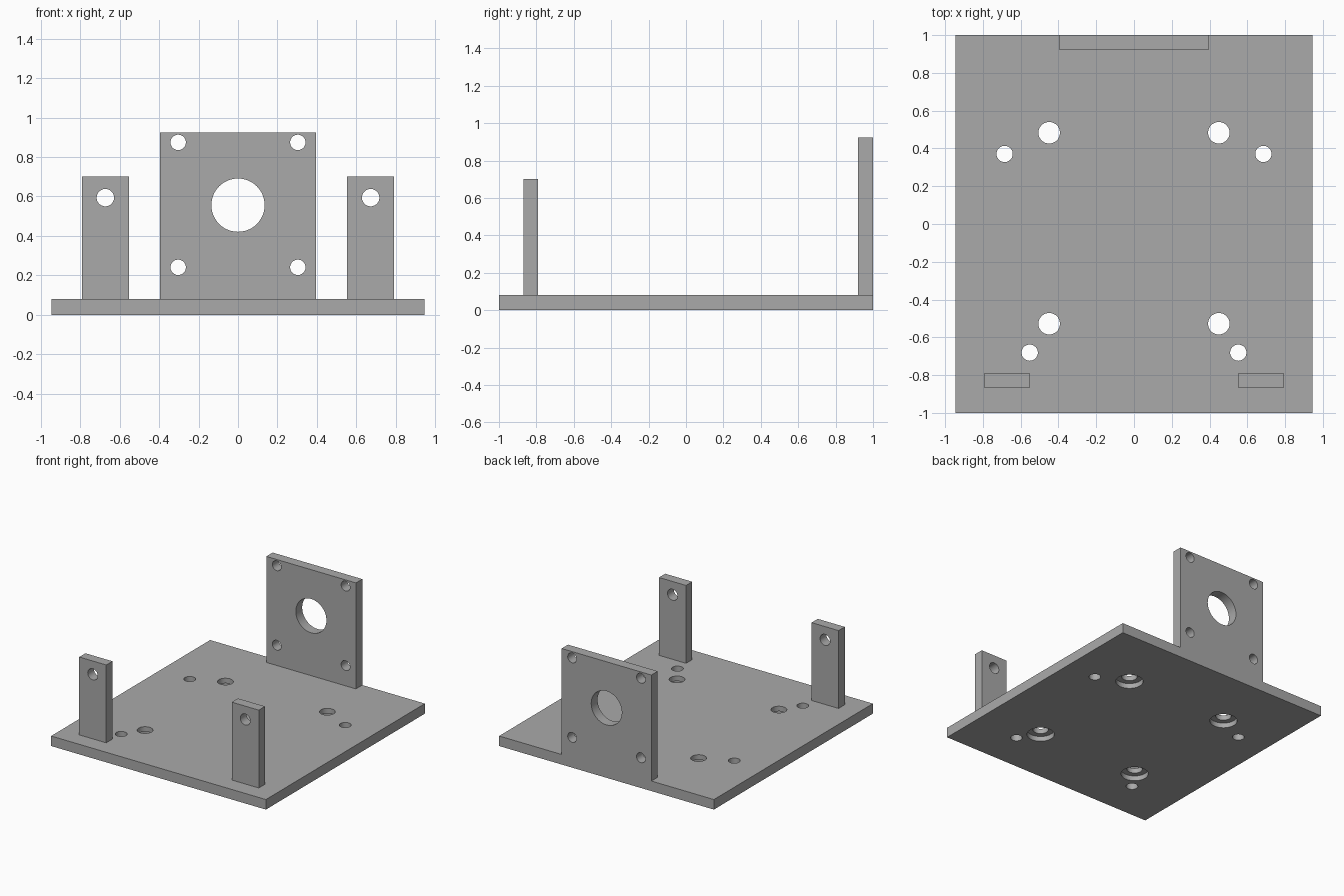
import bpy
import bmesh
from math import pi
from mathutils import Matrix, Vector

default = bpy.data.objects.get("Cube")
if default:
    bpy.data.objects.remove(default, do_unlink=True)

T = 0.08  # sheet thickness

grey = bpy.data.materials.new("plain grey")
grey.use_nodes = True
grey.diffuse_color = (0.4, 0.4, 0.4, 1)
grey.node_tree.nodes["Principled BSDF"].inputs["Base Color"].default_value = (0.4, 0.4, 0.4, 1)


def link(name, bm):
    mesh = bpy.data.meshes.new(name)
    bm.to_mesh(mesh)
    bm.free()
    mesh.materials.append(grey)
    obj = bpy.data.objects.new(name, mesh)
    bpy.context.collection.objects.link(obj)
    return obj


def box(name, low, high):
    low, high = Vector(low), Vector(high)
    bm = bmesh.new()
    size = Matrix.Diagonal((high - low).to_4d())
    bmesh.ops.create_cube(bm, size=1, matrix=Matrix.Translation((low + high) / 2) @ size)
    return link(name, bm)


def drill(part, holes, axis):
    """Cut round holes, each given as (centre, radius, length)."""
    turn = Matrix.Rotation(pi / 2, 4, "X") if axis == "Y" else Matrix.Identity(4)
    bm = bmesh.new()
    for centre, radius, length in holes:
        bmesh.ops.create_cone(bm, cap_ends=True, segments=48, radius1=radius, radius2=radius,
                              depth=length, matrix=Matrix.Translation(centre) @ turn)
    cutter = link(part.name + "_cutter", bm)
    cutter.hide_render = True
    cut = part.modifiers.new("holes", "BOOLEAN")
    cut.operation = "DIFFERENCE"
    cut.solver = "EXACT"
    cut.object = cutter
    # Bake the cut and drop the cutter
    bpy.context.view_layer.update()
    graph = bpy.context.evaluated_depsgraph_get()
    part.data = bpy.data.meshes.new_from_object(part.evaluated_get(graph))
    part.modifiers.clear()
    bpy.data.objects.remove(cutter, do_unlink=True)


def smooth(part):
    bpy.ops.object.select_all(action="DESELECT")
    part.select_set(True)
    bpy.context.view_layer.objects.active = part
    bpy.ops.object.shade_smooth_by_angle(angle=pi / 6)


# Base plate: small through holes, and foot holes counterbored from below
base = box("base_plate", (-0.946, -1, 0), (0.946, 1, T))
through, bores = [], []
for side in (-1, 1):
    for x, y in ((0.685, 0.371), (0.552, -0.681)):
        through.append(((side * x, y, T / 2), 0.043, 0.3))
    for y in (0.483, -0.528):
        through.append(((side * 0.449, y, T / 2), 0.057, 0.3))
        bores.append(((side * 0.449, y, 0), 0.1, T))
drill(base, through, "Z")
drill(base, bores, "Z")

# Back mounting plate: large centre hole and four screw holes
back = box("back_mount_plate", (-0.395, 1 - T, T), (0.395, 1, 0.924))
holes = [((0, 1 - T / 2, 0.556), 0.135, 0.3)]
holes += [((x, 1 - T / 2, z), 0.039, 0.3) for x in (-0.303, 0.303) for z in (0.241, 0.874)]
drill(back, holes, "Y")

# Front posts, one on each side
posts = []
for name, side in (("left", 1), ("right", -1)):
    x = side * 0.672
    post = box(name + "_front_post", (x - 0.119, -0.868, T), (x + 0.119, -0.79, 0.7))
    drill(post, [((x, -0.83, 0.594), 0.044, 0.3)], "Y")
    posts.append(post)

for part in [base, back] + posts:
    smooth(part)
